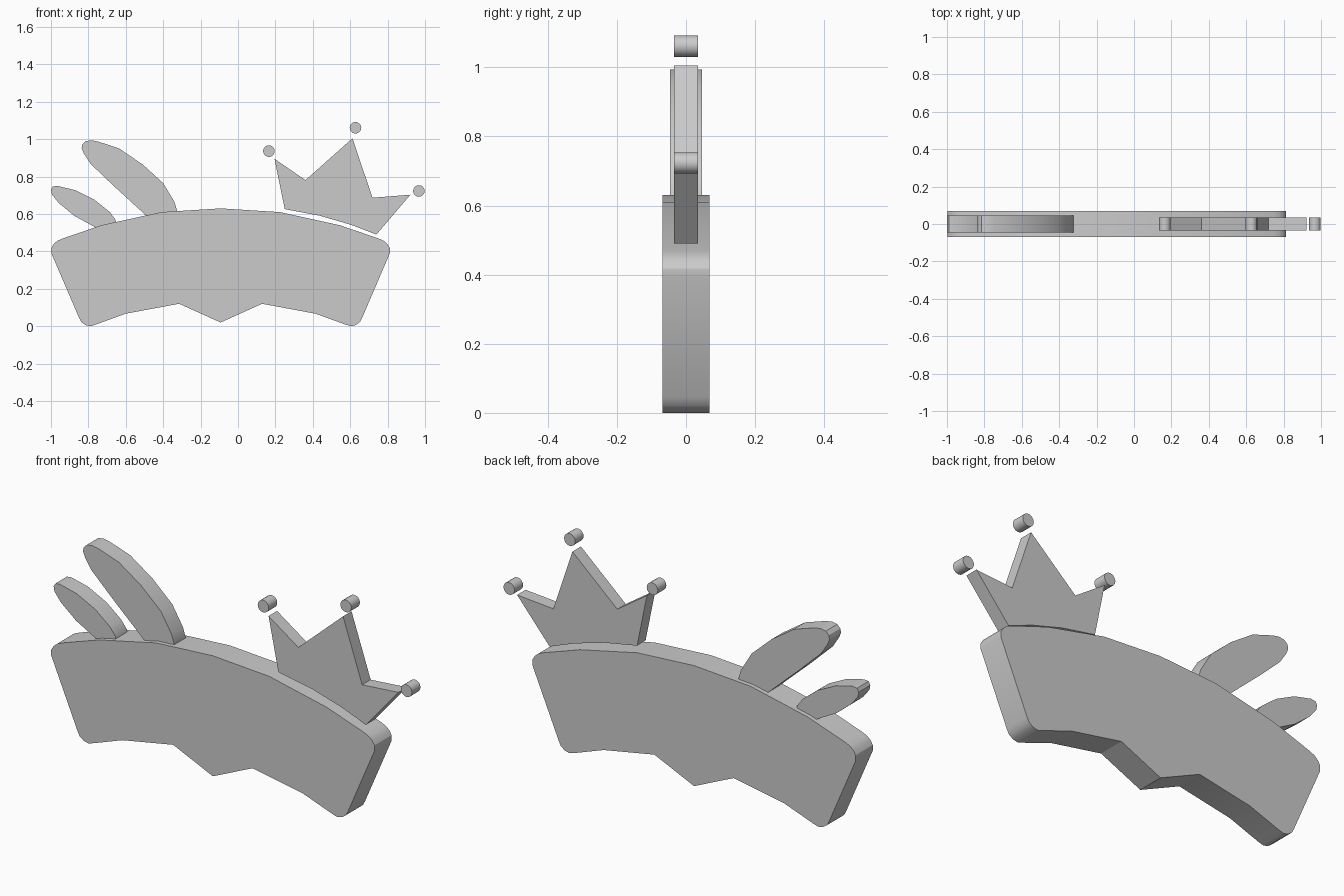
import bpy, bmesh, math

cube = bpy.data.objects.get("Cube")
if cube:
    bpy.data.objects.remove(cube, do_unlink=True)

grey = bpy.data.materials.new("plain_grey")
grey.use_nodes = True
colour = (0.6, 0.6, 0.6, 1)
grey.diffuse_color = colour
grey.node_tree.nodes["Principled BSDF"].inputs["Base Color"].default_value = colour


def slab(name, outline, depth):
    """Extrude a closed x-z outline to a slab centred on y = 0."""
    bm = bmesh.new()
    face = bm.faces.new([bm.verts.new((x, -depth / 2, z)) for x, z in outline])
    back = bmesh.ops.extrude_face_region(bm, geom=[face])["geom"]
    verts = [v for v in back if isinstance(v, bmesh.types.BMVert)]
    bmesh.ops.translate(bm, verts=verts, vec=(0, depth, 0))
    bmesh.ops.recalc_face_normals(bm, faces=bm.faces)
    mesh = bpy.data.meshes.new(name)
    bm.to_mesh(mesh)
    bm.free()
    mesh.materials.append(grey)
    obj = bpy.data.objects.new(name, mesh)
    bpy.context.collection.objects.link(obj)
    bpy.ops.object.select_all(action="DESELECT")
    obj.select_set(True)
    bpy.context.view_layer.objects.active = obj
    bpy.ops.object.shade_smooth_by_angle(angle=math.radians(30))
    return obj


# Arched plaque: left half outline, mirrored about its own centre line
centre = -0.093
half = [(centre, 0.63), (-0.41, 0.61), (-0.73, 0.54), (-0.935, 0.47),
        (-0.965, 0.457), (-0.985, 0.44), (-0.998, 0.418), (-0.998, 0.39),
        (-0.85, 0.045), (-0.838, 0.022), (-0.815, 0.006), (-0.79, 0),
        (-0.76, 0.009), (-0.6, 0.067), (-0.315, 0.12), (centre, 0.02)]
mirrored = [(2 * centre - x, z) for x, z in reversed(half[1:-1])]
slab("plaque", half + mirrored, 0.137)

# Ears rooted in the plaque
slab("large_ear", [(-0.325, 0.585), (-0.323, 0.61), (-0.34, 0.665), (-0.4, 0.765),
                   (-0.51, 0.865), (-0.635, 0.95), (-0.75, 0.988), (-0.785, 0.994),
                   (-0.815, 0.989), (-0.832, 0.972), (-0.836, 0.952), (-0.825, 0.925),
                   (-0.79, 0.87), (-0.67, 0.755), (-0.495, 0.595), (-0.47, 0.575)], 0.092)
slab("small_ear", [(-0.65, 0.54), (-0.655, 0.57), (-0.685, 0.61), (-0.767, 0.676),
                   (-0.872, 0.728), (-0.965, 0.75), (-0.99, 0.747), (-1.0, 0.73),
                   (-0.995, 0.705), (-0.96, 0.66), (-0.875, 0.59), (-0.76, 0.527),
                   (-0.72, 0.51)], 0.092)

# Tilted crown hovering just over the plaque
slab("crown", [(0.195, 0.895), (0.361, 0.781), (0.612, 1.005), (0.719, 0.687),
               (0.922, 0.703), (0.74, 0.49), (0.602, 0.543), (0.436, 0.591),
               (0.25, 0.626)], 0.068)

# Round studs over the crown points
sides = 16
for name, x, z in (("left", 0.967, 0.723), ("middle", 0.628, 1.061), ("right", 0.165, 0.936)):
    circle = [(x + 0.031 * math.cos(math.tau * i / sides),
               z + 0.031 * math.sin(math.tau * i / sides)) for i in range(sides)]
    slab(name + "_crown_stud", circle, 0.068)
